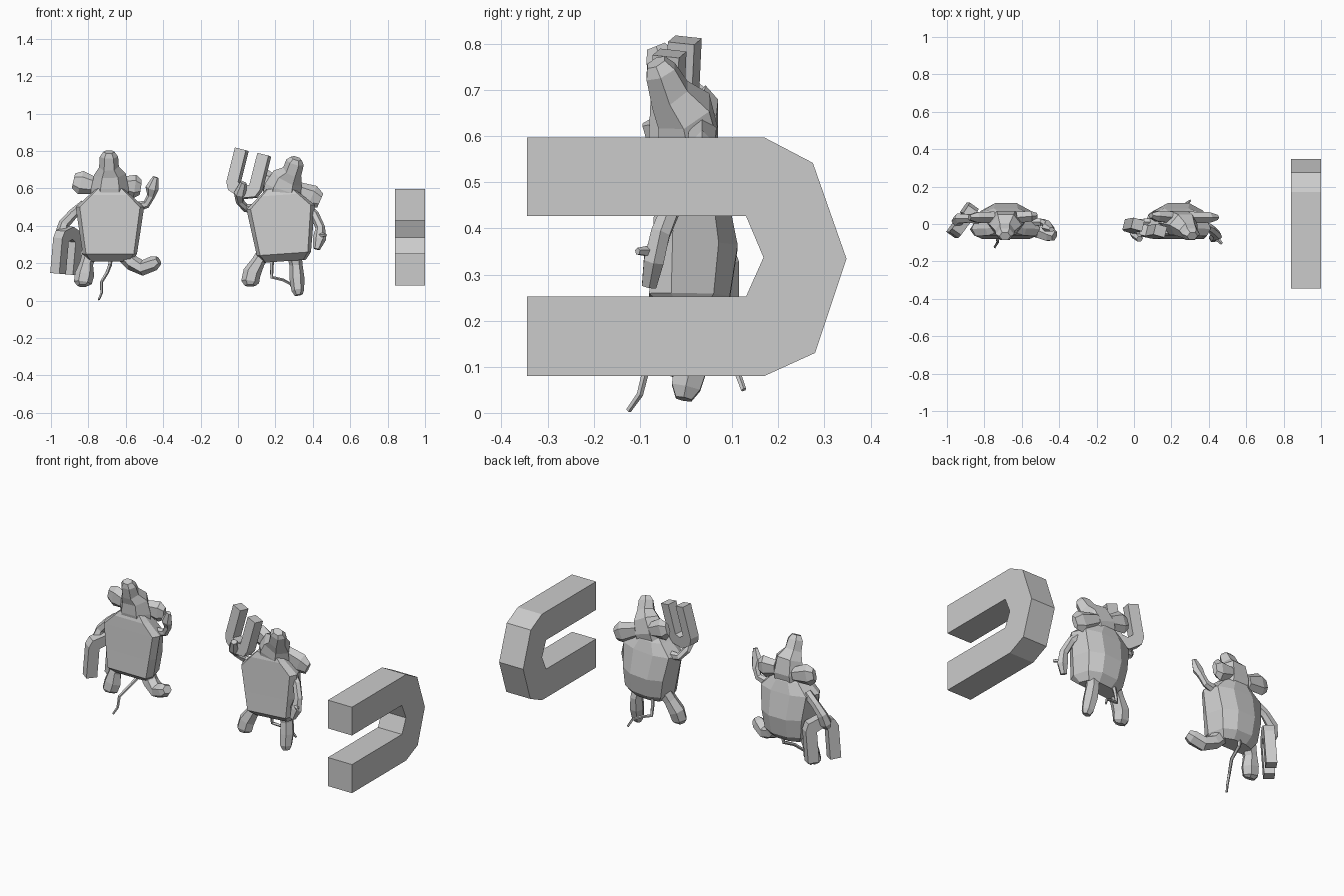
import bpy, bmesh, math
from mathutils import Vector, Matrix

if "Cube" in bpy.data.objects:
    bpy.data.objects.remove(bpy.data.objects["Cube"])

grey = bpy.data.materials.new("plain grey")
grey.use_nodes = True
tone = (0.6, 0.6, 0.6, 1)
grey.diffuse_color = tone
grey.node_tree.nodes["Principled BSDF"].inputs["Base Color"].default_value = tone


def finish(name, bm):
    bmesh.ops.recalc_face_normals(bm, faces=bm.faces)
    mesh = bpy.data.meshes.new(name)
    bm.to_mesh(mesh)
    bm.free()
    mesh.materials.append(grey)
    obj = bpy.data.objects.new(name, mesh)
    bpy.context.collection.objects.link(obj)
    return obj


def skin(name, rings):
    """Join rings of points into a closed flat-faced solid."""
    bm = bmesh.new()
    loops = [[bm.verts.new(p) for p in ring] for ring in rings]
    n = len(loops[0])
    for a, b in zip(loops, loops[1:]):
        for i in range(n):
            j = (i + 1) % n
            bm.faces.new((a[i], a[j], b[j], b[i]))
    bm.faces.new(loops[0])
    bm.faces.new(loops[-1])
    return finish(name, bm)


def limb(name, stations, sides=6):
    """Tube through (x, y, z, half width, half depth) stations."""
    pts = [Vector(s[:3]) for s in stations]
    rings = []
    for i, s in enumerate(stations):
        t = (pts[min(i + 1, len(pts) - 1)] - pts[max(i - 1, 0)]).normalized()
        side = t.cross(Vector((0, 1, 0))).normalized()
        depth = side.cross(t)
        angles = [math.tau * k / sides for k in range(sides)]
        rings.append([pts[i] + side * s[3] * math.cos(a) + depth * s[4] * math.sin(a)
                      for a in angles])
    return skin(name, rings)


def spin(degrees, axis):
    return Matrix.Rotation(math.radians(degrees), 4, axis)


# Horseshoe outline in its own plane: prongs point along -u
HORSESHOE = [(-.345, .26), (.17, .26), (.275, .205), (.348, -.003), (.28, -.207), (.17, -.257),
             (-.345, -.257), (-.345, -.085), (.13, -.085), (.168, 0), (.13, .09), (-.345, .09)]


def magnet(name, matrix):
    """Extruded horseshoe, built with thickness along x and prongs along -y."""
    bm = bmesh.new()
    face = bm.faces.new([bm.verts.new((-.08, u, v)) for u, v in HORSESHOE])
    out = bmesh.ops.extrude_face_region(bm, geom=[face])
    moved = [g for g in out["geom"] if isinstance(g, bmesh.types.BMVert)]
    bmesh.ops.translate(bm, verts=moved, vec=(.16, 0, 0))
    bm.transform(matrix)
    return finish(name, bm)


def body(name, cx, tilt):
    """Torso with a flat belly and a domed back."""
    # height, half width, front y, back y
    levels = [(.21, .115, -.035, .06), (.25, .145, -.08, .10), (.36, .162, -.073, .118),
              (.50, .183, -.065, .088), (.565, .11, -.061, .07), (.60, .07, -.05, .05)]
    turn = spin(tilt, 'Y')
    rings = []
    for z, w, f, b in levels:
        ring = [(-.88 * w, f), (.88 * w, f), (w, f * .4), (.82 * w, b * .6), (.35 * w, b * .95),
                (-.35 * w, b * .95), (-.82 * w, b * .6), (-w, f * .4)]
        rings.append([turn @ Vector((x, y, z - .4)) + Vector((cx, 0, .4)) for x, y in ring])
    return skin(name, rings)


def head(name, points):
    sizes = [(.10, .06), (.10, .075), (.085, .068), (.053, .05), (.049, .038), (.03, .024)]
    return limb(name, [p + s for p, s in zip(points, sizes)])


def ear(name, root, tip):
    """Cupped ear that widens away from the head."""
    a, b = Vector(root), Vector(tip)
    sizes = [(0, .042, .036), (.7, .064, .032), (1, .04, .016)]
    return limb(name, [tuple(a.lerp(b, t)) + (w, d) for t, w, d in sizes])


def tail(name, points):
    n = len(points)
    return limb(name, [p + (.012 - .007 * i / n,) * 2 for i, p in enumerate(points)], 5)


# Large free-standing magnet
magnet("large_magnet", Matrix.Translation((.92, 0, .337)))

# First mouse: upright, magnet hanging from the right hand
body("first_body", -.685, 0)
head("first_head", [(-.685, .005, .53), (-.685, .005, .60), (-.685, -.005, .675),
                    (-.69, -.035, .715), (-.69, -.055, .77), (-.69, -.065, .795)])
ear("first_right_ear", (-.75, .035, .61), (-.88, .035, .64))
ear("first_left_ear", (-.63, .035, .62), (-.52, .045, .605))
limb("first_right_arm", [(-.82, .02, .51, .03, .025), (-.88, .03, .465, .027, .025),
                         (-.93, .03, .41, .03, .03), (-.94, .015, .36, .037, .034),
                         (-.945, 0, .33, .02, .02)])
limb("first_left_arm", [(-.55, .01, .50, .028, .025), (-.49, .01, .515, .022, .02),
                        (-.465, 0, .56, .022, .02), (-.46, -.02, .60, .036, .024),
                        (-.44, -.03, .66, .016, .012)])
limb("first_right_leg", [(-.79, .005, .26, .04, .04), (-.81, -.01, .20, .036, .042),
                         (-.82, -.02, .14, .052, .046), (-.83, -.03, .095, .048, .04),
                         (-.83, -.035, .08, .03, .025)])
limb("first_left_leg", [(-.61, 0, .25, .045, .045), (-.565, -.015, .20, .042, .045),
                        (-.51, -.035, .175, .042, .046), (-.45, -.055, .20, .04, .042),
                        (-.425, -.065, .215, .025, .028)])
tail("first_tail", [(-.68, .06, .24), (-.685, .05, .19), (-.70, -.03, .15),
                    (-.73, -.085, .10), (-.73, -.10, .04), (-.745, -.125, .005)])
magnet("first_magnet", Matrix.Translation((-.914, .02, .268)) @ spin(5, 'Y') @ spin(-35, 'Z')
       @ spin(90, 'X') @ Matrix.Scale(.37, 4))

# Second mouse: leaning, magnet raised in the right hand
body("second_body", .235, -4)
head("second_head", [(.225, .005, .53), (.24, .005, .595), (.265, -.005, .655),
                     (.29, -.035, .69), (.305, -.055, .74), (.312, -.065, .76)])
ear("second_right_ear", (.20, .035, .625), (.09, .045, .66))
ear("second_left_ear", (.29, .035, .60), (.44, .035, .535))
limb("second_right_arm", [(.10, .01, .49, .028, .025), (.04, .01, .495, .022, .02),
                          (.01, -.02, .53, .022, .02), (.01, -.055, .57, .033, .027),
                          (.03, -.08, .63, .018, .018)])
limb("second_left_arm", [(.36, 0, .50, .03, .025), (.41, -.025, .46, .024, .022),
                         (.44, -.055, .39, .026, .024), (.435, -.07, .33, .036, .025),
                         (.42, -.08, .275, .018, .018)])
limb("second_left_thumb", [(.435, -.07, .35, .015, .015), (.47, -.105, .35, .008, .008)], 5)
limb("second_right_leg", [(.15, .005, .27, .04, .04), (.11, -.01, .21, .036, .042),
                          (.075, -.02, .15, .048, .046), (.065, -.03, .10, .048, .04),
                          (.065, -.035, .08, .03, .025)])
limb("second_left_leg", [(.30, .015, .26, .04, .04), (.31, .025, .19, .035, .042),
                         (.315, .015, .12, .04, .044), (.32, 0, .055, .034, .036),
                         (.325, -.005, .03, .022, .02)])
tail("second_tail", [(.19, .05, .25), (.18, .06, .19), (.18, .07, .125),
                     (.24, .09, .11), (.28, .11, .09), (.30, .125, .05)])
magnet("second_magnet", Matrix.Translation((.05, -.025, .67)) @ spin(-14, 'Z') @ spin(-6, 'X')
       @ spin(13, 'Y') @ spin(90, 'Z') @ spin(-90, 'X') @ Matrix.Scale(.37, 4))
